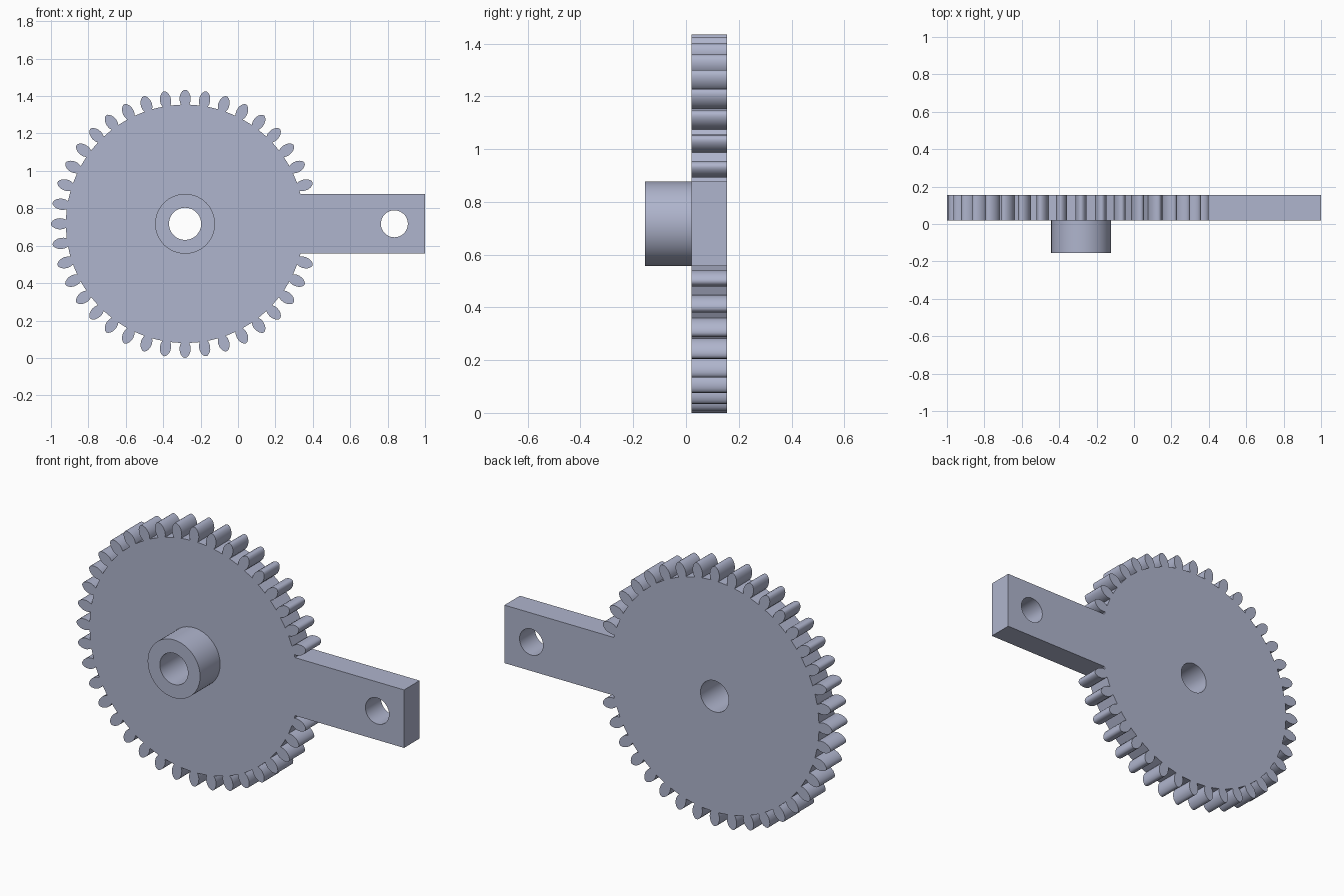
import bpy
import bmesh
import math

if "Cube" in bpy.data.objects:
    bpy.data.objects.remove(bpy.data.objects["Cube"], do_unlink=True)

CX, CZ = -0.283, 0.717       # gear axis
ROOT, TEETH = 0.637, 40
ARM_HALF = 0.16
FRONT, SEAM, BACK = -0.155, 0.02, 0.155

metal = bpy.data.materials.new("blue_grey_metal")
color = (0.43, 0.46, 0.61, 1)
metal.diffuse_color = color
metal.use_nodes = True
metal.node_tree.nodes["Principled BSDF"].inputs["Base Color"].default_value = color


def circle(x, z, r, n=64):
    return [(x + r * math.cos(math.tau * i / n), z + r * math.sin(math.tau * i / n))
            for i in range(n)]


def slab(name, loops, y0, y1):
    """Fill closed (x, z) loops, inner ones being holes, and extrude along y."""
    bm = bmesh.new()
    edges = []
    for loop in loops:
        vs = [bm.verts.new((x, y0, z)) for x, z in loop]
        edges += [bm.edges.new((a, b)) for a, b in zip(vs, vs[1:] + vs[:1])]
    bmesh.ops.triangle_fill(bm, edges=edges, use_beauty=True)
    ext = bmesh.ops.extrude_face_region(bm, geom=bm.faces[:], use_keep_orig=True)
    top = [g for g in ext["geom"] if isinstance(g, bmesh.types.BMVert)]
    bmesh.ops.translate(bm, verts=top, vec=(0, y1 - y0, 0))
    bmesh.ops.recalc_face_normals(bm, faces=bm.faces[:])
    mesh = bpy.data.meshes.new(name)
    bm.to_mesh(mesh)
    bm.free()
    mesh.materials.append(metal)
    obj = bpy.data.objects.new(name, mesh)
    bpy.context.collection.objects.link(obj)
    bpy.ops.object.select_all(action="DESELECT")
    obj.select_set(True)
    bpy.context.view_layer.objects.active = obj
    bpy.ops.object.shade_smooth_by_angle(angle=math.radians(32))
    return obj


# One tooth: (radius, half width), narrow at the root and rounded at the tip
flank = [(ROOT, 0.022), (0.652, 0.028), (0.668, 0.030), (0.684, 0.028),
         (0.698, 0.023), (0.708, 0.016), (0.715, 0.008)]
tooth = [(r, -w) for r, w in flank] + [(0.717, 0)] + [(r, w) for r, w in reversed(flank)]

# Gear outline, with the arm taking the place of the teeth around +x
step = math.tau / TEETH
outline = []
for i in range(2, TEETH - 1):
    a = i * step
    c, s = math.cos(a), math.sin(a)
    outline += [(CX + r * c - w * s, CZ + r * s + w * c) for r, w in tooth]
    if i < TEETH - 2:
        m = a + step / 2
        outline.append((CX + ROOT * math.cos(m), CZ + ROOT * math.sin(m)))
arm_root = CX + math.sqrt(ROOT ** 2 - ARM_HALF ** 2)
outline += [(arm_root, CZ - ARM_HALF), (1, CZ - ARM_HALF),
            (1, CZ + ARM_HALF), (arm_root, CZ + ARM_HALF)]

bore = circle(CX, CZ, 0.086)
slab("gear_with_arm", [outline, bore, circle(0.836, CZ, 0.072)], SEAM, BACK)
slab("hub", [circle(CX, CZ, ARM_HALF), bore], FRONT, SEAM)
